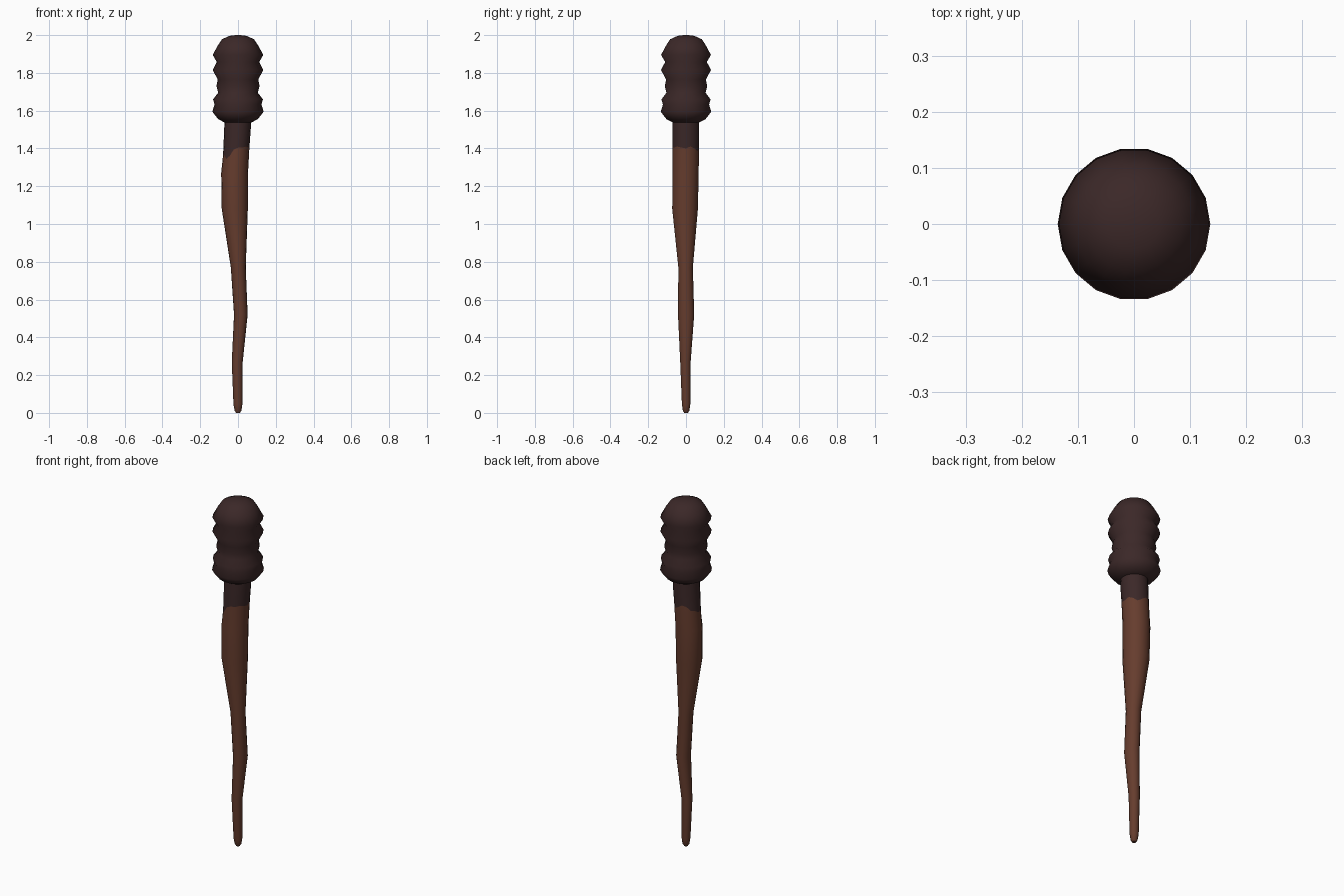
import bpy, bmesh, math

if "Cube" in bpy.data.objects:
    bpy.data.objects.remove(bpy.data.objects["Cube"])

SIDES = 18


def material(name, rgb):
    m = bpy.data.materials.new(name)
    m.diffuse_color = (*rgb, 1)
    m.use_nodes = True
    m.node_tree.nodes["Principled BSDF"].inputs["Base Color"].default_value = m.diffuse_color
    return m


DARK = material("dark charred brown", (0.044, 0.021, 0.021))
WOOD = material("reddish wood", (0.132, 0.046, 0.027))


def tube(name, rings, mats, dark_from=None, angle=40):
    """Skin rings of (z, cx, cy, rx, ry); z may be a function of the angle."""
    bm = bmesh.new()
    loops = []
    for z, cx, cy, rx, ry in rings:
        loop = []
        for i in range(SIDES):
            a = 2 * math.pi * i / SIDES
            h = z(i) if callable(z) else z
            loop.append(bm.verts.new((cx + rx * math.cos(a), cy + ry * math.sin(a), h)))
        loops.append(loop)
    for k, (lo, hi) in enumerate(zip(loops, loops[1:])):
        for i in range(SIDES):
            j = (i + 1) % SIDES
            f = bm.faces.new((lo[i], lo[j], hi[j], hi[i]))
            if dark_from is not None and k >= dark_from:
                f.material_index = 1
    bm.faces.new(loops[0][::-1])
    cap = bm.faces.new(loops[-1])
    if dark_from is not None:
        cap.material_index = 1
    bmesh.ops.recalc_face_normals(bm, faces=bm.faces)
    me = bpy.data.meshes.new(name)
    bm.to_mesh(me)
    bm.free()
    for m in mats:
        me.materials.append(m)
    ob = bpy.data.objects.new(name, me)
    bpy.context.collection.objects.link(ob)
    bpy.ops.object.select_all(action='DESELECT')
    ob.select_set(True)
    bpy.context.view_layer.objects.active = ob
    bpy.ops.object.shade_smooth_by_angle(angle=math.radians(angle))
    return ob


# ribbed club head, turned about z: (z, radius)
head_profile = [
    (1.535, 0.066), (1.555, 0.105), (1.595, 0.136), (1.632, 0.124), (1.66, 0.132),
    (1.695, 0.105), (1.73, 0.114), (1.765, 0.107), (1.815, 0.134), (1.858, 0.112),
    (1.895, 0.134), (1.945, 0.107), (1.978, 0.085), (1.996, 0.045), (2.0, 0.012),
]
tube("club_head", [(z, 0, 0, r, r) for z, r in head_profile], [DARK], angle=60)


# ragged paint edge, lowest towards the front left
def paint_edge(i):
    ragged = [1.40, 1.41, 1.40, 1.385, 1.40, 1.415, 1.41, 1.385, 1.38,
              1.365, 1.37, 1.345, 1.36, 1.395, 1.405, 1.405, 1.41, 1.405]
    return ragged[i]


# crooked tapering handle: (z, left, right, front, back) edges
edges = [
    (0.0, -0.010, 0.010, -0.010, 0.010),
    (0.012, -0.018, 0.018, -0.017, 0.018),
    (0.045, -0.024, 0.023, -0.022, 0.023),
    (0.27, -0.033, 0.025, -0.031, 0.025),
    (0.52, -0.021, 0.051, -0.043, 0.044),
    (0.77, -0.038, 0.041, -0.041, 0.037),
    (1.08, -0.086, 0.052, -0.074, 0.064),
    (1.27, -0.089, 0.053, -0.072, 0.068),
    (paint_edge, -0.079, 0.060, -0.072, 0.070),
    (1.48, -0.074, 0.066, -0.072, 0.071),
    (1.56, -0.071, 0.071, -0.071, 0.071),
]
rings = [(z, (l + r) / 2, (f + b) / 2, (r - l) / 2, (b - f) / 2) for z, l, r, f, b in edges]
tube("handle", rings, [WOOD, DARK], dark_from=8)
